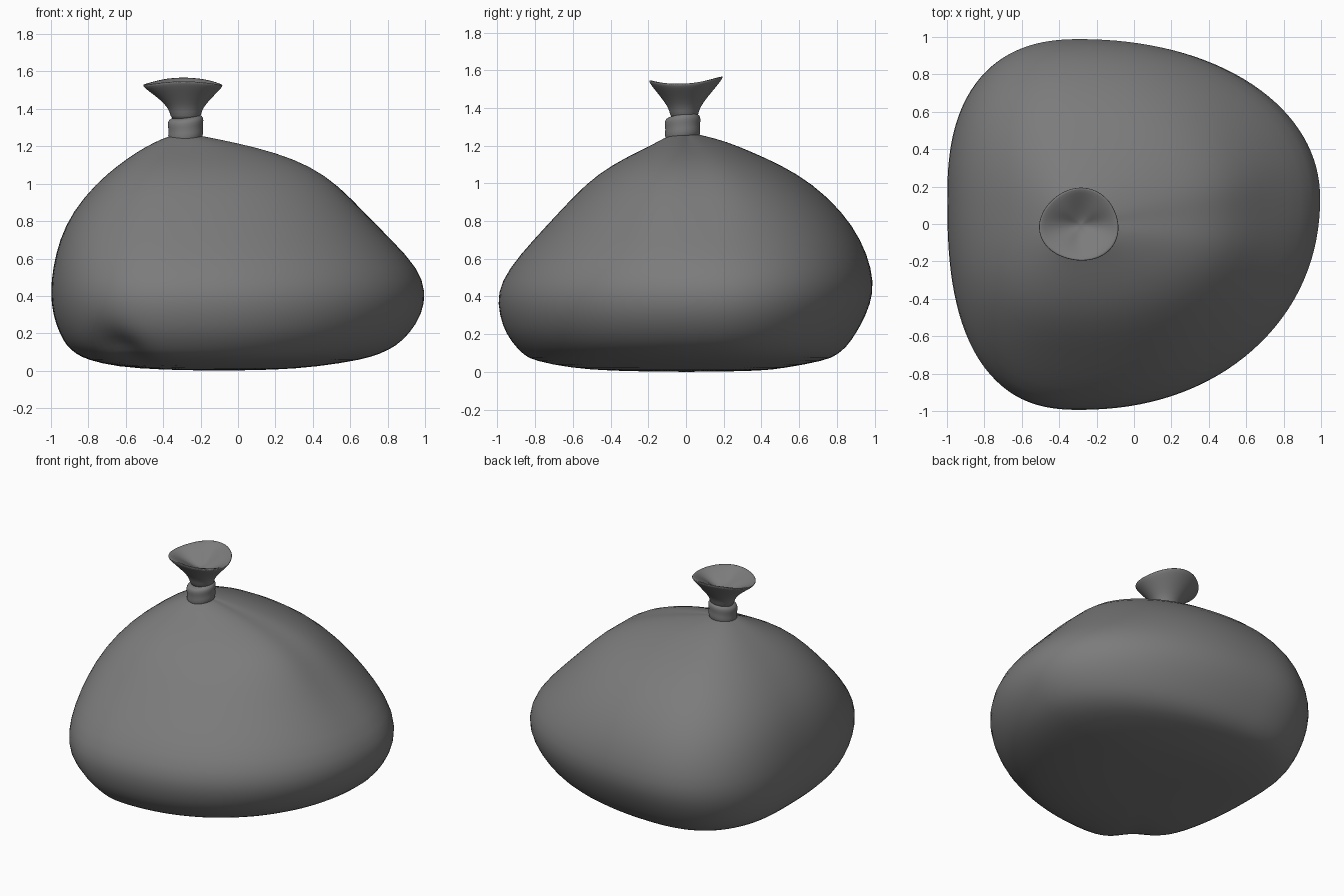
import bpy, bmesh
from math import sin, cos, pi, exp, atan2

if "Cube" in bpy.data.objects:
    bpy.data.objects.remove(bpy.data.objects["Cube"])

SEG = 64
grey = bpy.data.materials.new("dark_grey_plastic")
grey.diffuse_color = (0.2, 0.2, 0.2, 1)
grey.use_nodes = True
grey.node_tree.nodes["Principled BSDF"].inputs["Base Color"].default_value = grey.diffuse_color


def lobe(t, box, centre, powers):
    """Point on a closed outline made of four superellipse quarters."""
    x0, x1, y0, y1 = box
    cx, cy = centre
    c, s = cos(t), sin(t)
    n = powers[(0 if s >= 0 else 2) + (0 if c >= 0 else 1)]
    k = (abs(c) ** n + abs(s) ** n) ** (-1 / n)
    return (cx + k * c * (x1 - cx if c >= 0 else cx - x0),
            cy + k * s * (y1 - cy if s >= 0 else cy - y0))


def loft(name, rings, start, end):
    """Skin rings of points, closing both ends with a centre point."""
    bm = bmesh.new()
    vr = [[bm.verts.new(p) for p in r] for r in rings]
    for a, b in zip(vr, vr[1:]):
        for i in range(SEG):
            j = (i + 1) % SEG
            bm.faces.new((a[i], a[j], b[j], b[i]))
    for tip, ring in ((start, vr[0]), (end, vr[-1])):
        v = bm.verts.new(tip)
        for i in range(SEG):
            bm.faces.new((v, ring[i], ring[(i + 1) % SEG]))
    bmesh.ops.recalc_face_normals(bm, faces=bm.faces)
    for f in bm.faces:
        f.smooth = True
    me = bpy.data.meshes.new(name)
    bm.to_mesh(me)
    bm.free()
    me.materials.append(grey)
    ob = bpy.data.objects.new(name, me)
    bpy.context.collection.objects.link(ob)
    mod = ob.modifiers.new("smooth", "SUBSURF")
    mod.levels = mod.render_levels = 1
    return ob


angles = [2 * pi * i / SEG for i in range(SEG)]

# Sagging bag body: height, x range, y range
levels = [
    (0.005, -0.40, 0.20, -0.40, 0.40),
    (0.02, -0.65, 0.42, -0.62, 0.52),
    (0.06, -0.81, 0.67, -0.81, 0.74),
    (0.09, -0.865, 0.76, -0.86, 0.80),
    (0.13, -0.915, 0.845, -0.90, 0.85),
    (0.20, -0.955, 0.92, -0.955, 0.90),
    (0.30, -0.99, 0.985, -0.99, 0.955),
    (0.42, -1.003, 1.008, -1.003, 0.997),
    (0.55, -0.99, 0.965, -0.94, 0.985),
    (0.70, -0.955, 0.83, -0.81, 0.93),
    (0.85, -0.885, 0.69, -0.67, 0.83),
    (1.00, -0.76, 0.55, -0.53, 0.67),
    (1.10, -0.64, 0.40, -0.39, 0.50),
    (1.17, -0.54, 0.21, -0.25, 0.34),
    (1.22, -0.45, 0.0, -0.15, 0.22),
    (1.255, -0.37, -0.19, -0.09, 0.09),
]
body = []
for z, *box in levels:
    centre = (-0.28, 0.14 * min(1, (1.255 - z) / 0.8))
    ring = []
    for t in angles:
        x, y = lobe(t, box, centre, (2.08, 2.5, 2.1, 2.6))
        # Soft fold running from the neck to the right
        a = atan2(y, x + 0.28)
        fold = 0.018 * exp(-((a - 0.05) / 0.16) ** 2 - ((z - 0.95) / 0.25) ** 2)
        # Dent low on the front left corner
        side = (y - x) / 1.414 + 0.09
        dent = 0.06 * exp(-(side / 0.13) ** 2 - ((z - 0.12) / 0.08) ** 2)
        dent *= 1 if x + y < -0.8 else 0
        ring.append((x - fold * 0.7 + dent * 0.7, y + dent * 0.7,
                     z - fold * 0.7 + dent * 0.5))
    body.append(ring)
loft("bag_body", body, (-0.1, 0, 0.0), (-0.28, 0, 1.27))

# Tie wrapped round the neck, slightly tilted
tie = []
for r, z in ((0.07, 1.228), (0.089, 1.233), (0.095, 1.27), (0.09, 1.295),
             (0.097, 1.33), (0.09, 1.352), (0.07, 1.36)):
    tie.append([(-0.28 + r * cos(t), -0.018 + r * sin(t),
                 z + 0.01 * sin(t) + 0.01 * cos(t)) for t in angles])
loft("neck_tie", tie, (-0.28, -0.018, 1.228), (-0.28, -0.018, 1.36))

# Flared gathered mouth: outside going up, over the rim, down inside
mouth = []
for r, z, wave, pleat in (
        (0.078, 1.34, 0, 0), (0.083, 1.385, 0, 0), (0.108, 1.425, 0.1, 0),
        (0.155, 1.475, 0.4, 0), (0.203, 1.522, 0.9, 0), (0.215, 1.541, 1, 0),
        (0.207, 1.547, 1, 0), (0.15, 1.522, 0.8, 0.08),
        (0.09, 1.488, 0.5, 0.12), (0.04, 1.462, 0.2, 0.1)):
    ring = []
    for t in angles:
        k = r * (1 + 0.03 * wave * cos(3 * t + 2.2)) * (1 + pleat * cos(4 * t))
        lift = wave * (-0.014 * cos(2 * t) + 0.01 * sin(t))
        ring.append((-0.28 - 0.012 * wave + k * cos(t),
                     -0.01 + 0.005 * wave + 0.92 * k * sin(t), z + lift))
    mouth.append(ring)
loft("bag_mouth", mouth, (-0.28, -0.01, 1.34), (-0.285, -0.005, 1.458))
